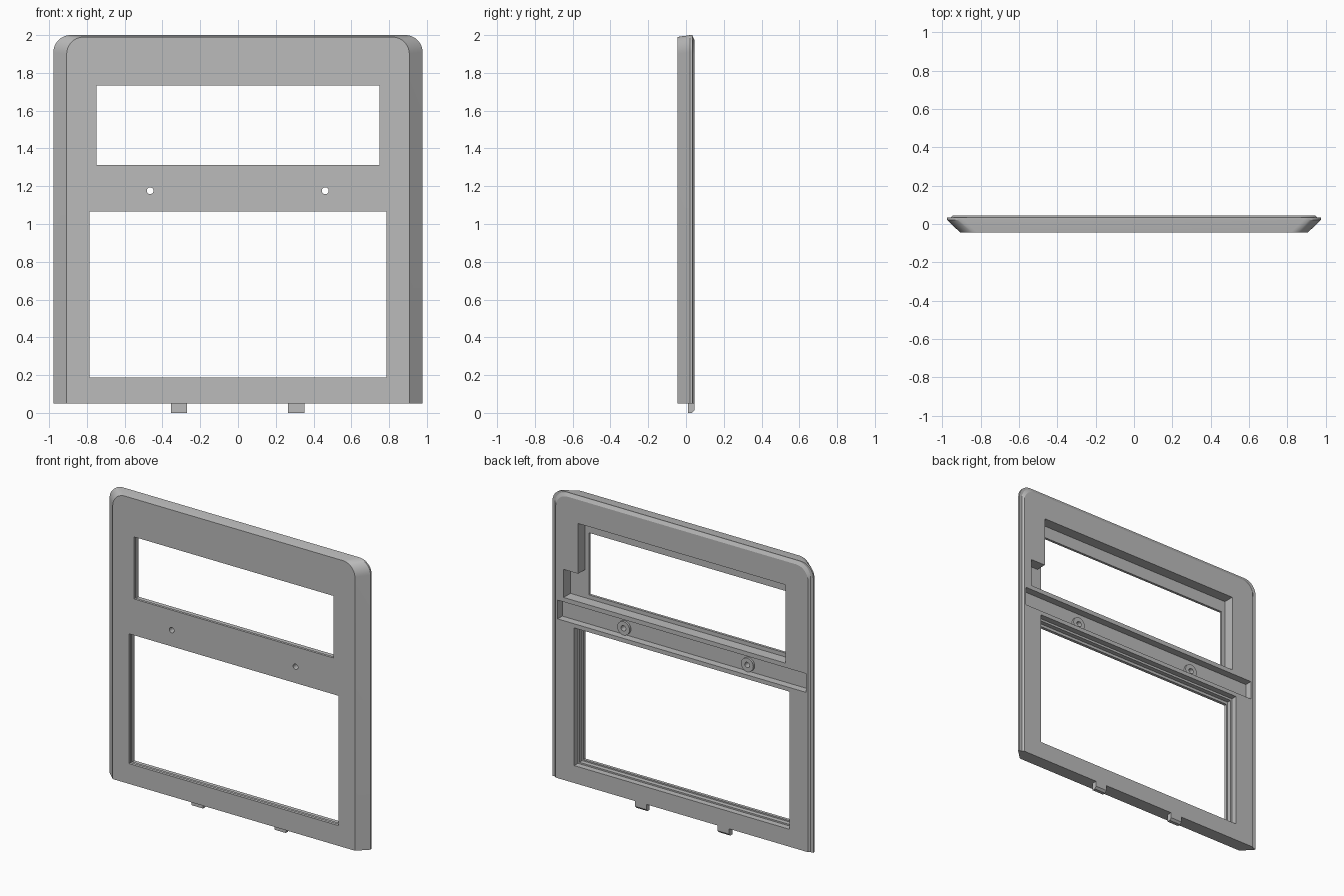
import bpy, bmesh, math
from mathutils import Matrix

old = bpy.data.objects.get("Cube")
if old:
    bpy.data.objects.remove(old, do_unlink=True)

grey = bpy.data.materials.new("light_grey")
grey.use_nodes = True
colour = (0.5, 0.5, 0.5, 1)
grey.diffuse_color = colour
grey.node_tree.nodes["Principled BSDF"].inputs["Base Color"].default_value = colour

BACK = 0.045
FRONT = -0.045
BOTTOM = 0.05


def add_object(name, bm):
    bmesh.ops.recalc_face_normals(bm, faces=bm.faces)
    mesh = bpy.data.meshes.new(name)
    bm.to_mesh(mesh)
    bm.free()
    mesh.materials.append(grey)
    obj = bpy.data.objects.new(name, mesh)
    bpy.context.collection.objects.link(obj)
    return obj


def loft(name, rings):
    """Skin a list of equal-length rings and cap both ends."""
    bm = bmesh.new()
    loops = [[bm.verts.new(p) for p in ring] for ring in rings]
    n = len(loops[0])
    for a, b in zip(loops, loops[1:]):
        for i in range(n):
            j = (i + 1) % n
            bm.faces.new((a[i], a[j], b[j], b[i]))
    bm.faces.new(loops[0])
    bm.faces.new(loops[-1])
    return add_object(name, bm)


def box(name, x0, x1, y0, y1, z0, z1):
    return loft(name, [[(x0, y, z0), (x1, y, z0), (x1, y, z1), (x0, y, z1)]
                       for y in (y0, y1)])


def cylinder(name, x, z, radius, y0, y1):
    bm = bmesh.new()
    bmesh.ops.create_cone(bm, cap_ends=True, segments=32, radius1=radius,
                          radius2=radius, depth=y1 - y0)
    turn = Matrix.Rotation(math.pi / 2, 4, "X")
    bm.transform(Matrix.Translation((x, (y0 + y1) / 2, z)) @ turn)
    return add_object(name, bm)


def cut(target, cutter):
    mod = target.modifiers.new("cut", "BOOLEAN")
    mod.operation = "DIFFERENCE"
    mod.solver = "EXACT"
    mod.object = cutter
    with bpy.context.temp_override(object=target, active_object=target):
        bpy.ops.object.modifier_apply(modifier=mod.name)
    bpy.data.objects.remove(cutter, do_unlink=True)


def arch(y, half, top, radius=0.09, steps=10):
    """Outline with a square bottom and rounded top corners."""
    arc = [math.pi / 2 * i / steps for i in range(steps + 1)]
    right = [(half - radius + radius * math.cos(a), y,
              top - radius + radius * math.sin(a)) for a in arc]
    left = [(-x, y, z) for x, y, z in reversed(right)]
    return [(half, y, BOTTOM)] + right + left + [(-half, y, BOTTOM)]


# Panel with slanted sides and a stepped back rim
panel = loft("panel", [
    arch(FRONT, 0.907, 1.99),
    arch(0.022, 0.977, 2.0),
    arch(0.034, 0.977, 2.0),
    arch(0.034, 0.957, 1.995),
    arch(BACK, 0.945, 1.975),
])

# Openings: half width, bottom, top, depth reached from the back
openings = [
    (0.748, 1.312, 1.732, -0.1),     # upper window
    (0.776, 1.285, 1.815, -0.028),   # upper window recess
    (0.786, 0.187, 1.066, -0.1),     # lower window
    (0.796, 0.178, 1.085, -0.025),   # lower window inner step
    (0.806, 0.168, 1.1, 0.005),      # lower window outer step
    (0.93, 1.128, 1.255, -0.005),    # cross channel
]
for half, low, high, depth in openings:
    cut(panel, box("cutter", -half, half, depth, 0.1, low, high))

# Side notch of the upper recess
cut(panel, box("cutter", 0.7, 0.885, -0.028, 0.1, 1.285, 1.475))

# Screw bosses in the channel and their through holes
SCREW_Z = 1.176
bosses = []
for side, x in (("right", -0.465), ("left", 0.462)):
    boss = cylinder("screw_boss_" + side, x, SCREW_Z, 0.046, -0.012, 0.01)
    cut(boss, cylinder("cutter", x, SCREW_Z, 0.018, -0.1, 0.1))
    cut(panel, cylinder("cutter", x, SCREW_Z, 0.018, -0.1, 0.1))
    bosses.append(boss)

# Bottom tabs with a bevelled lower back edge
for side, x in (("right", -0.312), ("left", 0.308)):
    profile = [(0.01, 0.07), (0.01, 0), (0.032, 0), (BACK, 0.014), (BACK, 0.07)]
    loft("bottom_tab_" + side,
         [[(x + dx, y, z) for y, z in profile] for dx in (-0.043, 0.043)])

# Smooth the curved faces and keep crisp edges
bpy.ops.object.select_all(action="DESELECT")
for obj in [panel] + bosses:
    obj.select_set(True)
bpy.context.view_layer.objects.active = panel
bpy.ops.object.shade_smooth_by_angle(angle=math.radians(25))
